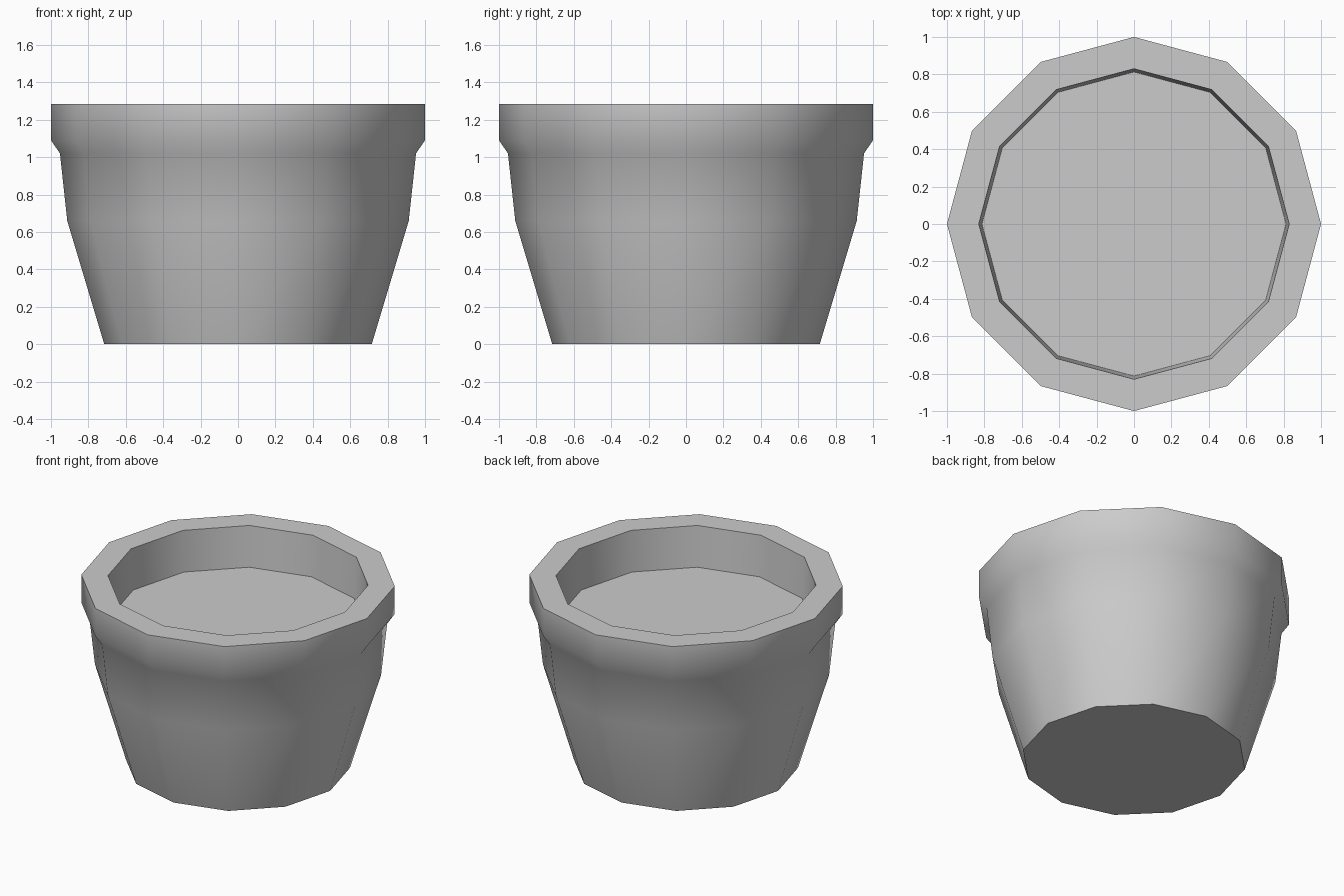
import bpy
import bmesh
import math

cube = bpy.data.objects.get("Cube")
if cube:
    bpy.data.objects.remove(cube, do_unlink=True)

SIDES = 12

# Single plain grey
grey = bpy.data.materials.new("plain grey")
grey.use_nodes = True
colour = (0.6, 0.6, 0.6, 1)
grey.diffuse_color = colour
grey.node_tree.nodes["Principled BSDF"].inputs["Base Color"].default_value = colour


def add_ring(bm, radius, z):
    angles = [math.tau * i / SIDES for i in range(SIDES)]
    return [bm.verts.new((radius * math.cos(a), radius * math.sin(a), z)) for a in angles]


# Pot profile: base, flared body, thick lip, inner wall down to the soil level
profile = [(0.715, 0), (0.913, 0.66), (0.952, 1.02), (1, 1.09),
           (1, 1.285), (0.83, 1.285), (0.813, 1.0)]

bm = bmesh.new()
rings = [add_ring(bm, r, z) for r, z in profile]
for lower, upper in zip(rings, rings[1:]):
    for i in range(SIDES):
        j = (i + 1) % SIDES
        bm.faces.new((lower[i], lower[j], upper[j], upper[i]))

# Flat base underneath and flat fill inside the lip
bm.faces.new(list(reversed(rings[0])))
bm.faces.new(rings[-1])

mesh = bpy.data.meshes.new("plant_pot")
bm.to_mesh(mesh)
bm.free()
mesh.materials.append(grey)
pot = bpy.data.objects.new("plant_pot", mesh)
bpy.context.collection.objects.link(pot)

# Smooth sides with crisp rim, base and fill edges
bpy.ops.object.select_all(action="DESELECT")
pot.select_set(True)
bpy.context.view_layer.objects.active = pot
bpy.ops.object.shade_smooth_by_angle(angle=math.radians(50))
